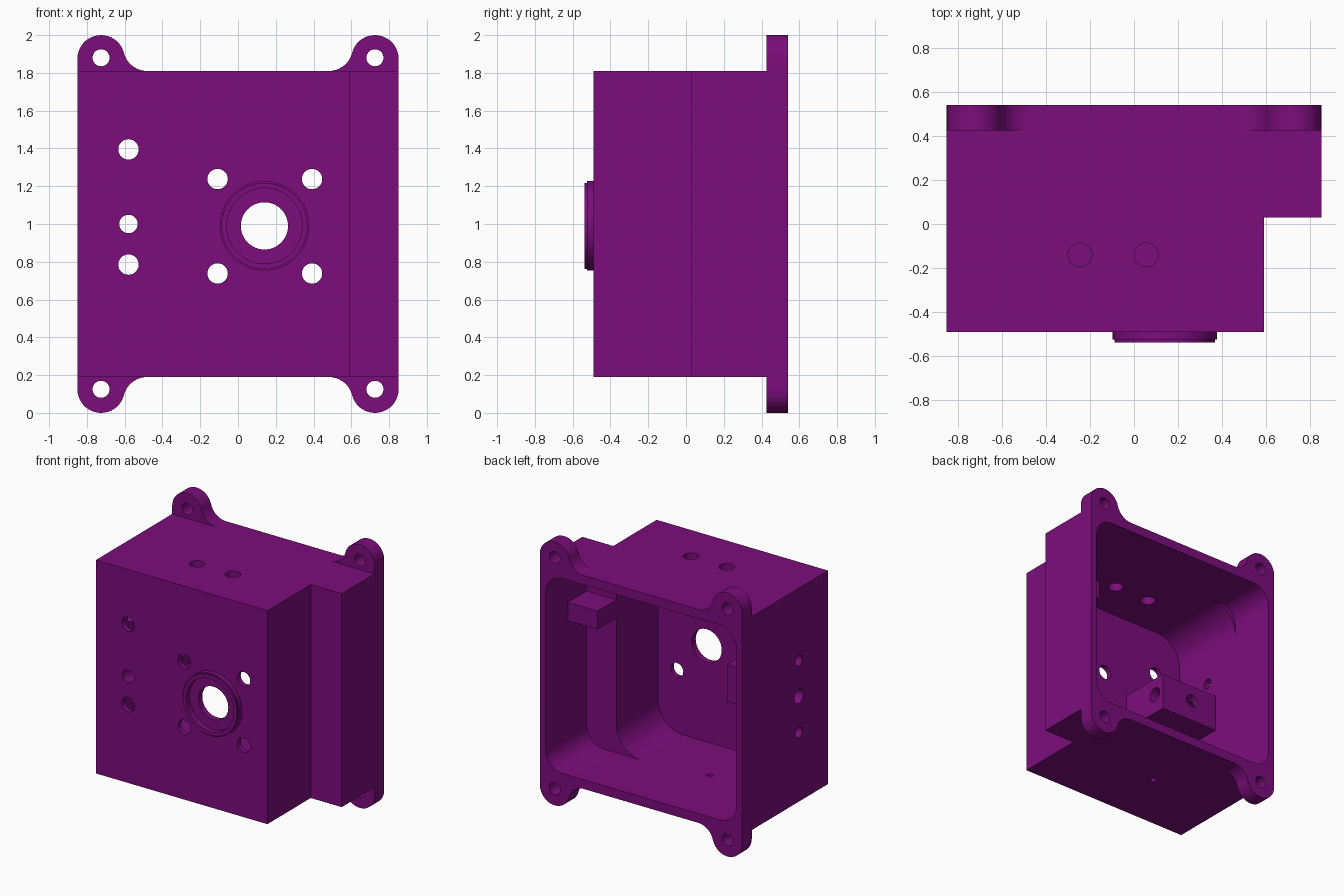
import bpy, bmesh, math
from mathutils import Vector

if "Cube" in bpy.data.objects:
    bpy.data.objects.remove(bpy.data.objects["Cube"])

purple = bpy.data.materials.new("purple")
purple.use_nodes = True
purple.diffuse_color = (0.2, 0.004, 0.2, 1)
purple.node_tree.nodes["Principled BSDF"].inputs["Base Color"].default_value = (0.2, 0.004, 0.2, 1)

AXES = {"X": Vector((1, 0, 0)), "Y": Vector((0, 1, 0)), "Z": Vector((0, 0, 1))}
MID_Z = 1.0
BACK = 0.54


def arc(cx, cz, r, a0, a1, n=12):
    """Points on an arc, angles in degrees."""
    angles = [math.radians(a0 + (a1 - a0) * i / n) for i in range(n + 1)]
    return [(cx + r * math.cos(a), cz + r * math.sin(a)) for a in angles]


def rounded_rect(x0, x1, z0, z1, r):
    return (arc(x1 - r, z1 - r, r, 0, 90) + arc(x0 + r, z1 - r, r, 90, 180)
            + arc(x0 + r, z0 + r, r, 180, 270) + arc(x1 - r, z0 + r, r, 270, 360))


def prism(name, pts, a, b, axis="Y"):
    """Extrude an outline from a to b; Y takes (x, z), Z takes (x, y), X takes (y, z)."""
    place = {"X": lambda p: (a, *p), "Y": lambda p: (p[0], a, p[1]), "Z": lambda p: (*p, a)}[axis]
    bm = bmesh.new()
    face = bm.faces.new([bm.verts.new(place(p)) for p in pts])
    top = bmesh.ops.extrude_face_region(bm, geom=[face])["geom"]
    bmesh.ops.translate(bm, vec=AXES[axis] * (b - a),
                        verts=[v for v in top if isinstance(v, bmesh.types.BMVert)])
    bmesh.ops.recalc_face_normals(bm, faces=bm.faces)
    mesh = bpy.data.meshes.new(name)
    bm.to_mesh(mesh)
    bm.free()
    mesh.materials.append(purple)
    ob = bpy.data.objects.new(name, mesh)
    bpy.context.collection.objects.link(ob)
    return ob


def cylinder(name, u, v, r, a, b, axis="Y", n=32):
    return prism(name, arc(u, v, r, 0, 360, n)[:-1], a, b, axis)


def box(name, x0, x1, y0, y1, z0, z1):
    return prism(name, [(x0, z0), (x1, z0), (x1, z1), (x0, z1)], y0, y1)


def combine(target, tool, operation):
    """Apply a boolean and discard the tool."""
    tool.hide_render = True
    mod = target.modifiers.new("boolean", "BOOLEAN")
    mod.operation, mod.solver, mod.object = operation, "EXACT", tool
    bpy.context.view_layer.objects.active = target
    bpy.ops.object.modifier_apply(modifier=mod.name)
    bpy.data.objects.remove(tool)


# Main housing with a stepped side
housing = prism("housing", [(-0.85, -0.49), (0.59, -0.49), (0.59, 0.03), (0.85, 0.03),
                            (0.85, 0.5), (-0.85, 0.5)], 0.19, 1.81, "Z")

# Rear flange: one corner ear blended into the edge, mirrored to all four
ear = arc(0.48, 1.938, 0.128, -90, -14.4) + arc(0.725, 1.875, 0.125, 165.6, 0, 20)[1:]
right = ear + [(x, 2 * MID_Z - z) for x, z in reversed(ear)]
outline = right + [(-x, z) for x, z in reversed(right)]
combine(housing, prism("flange", outline, 0.425, BACK), "UNION")

# Shaft boss on the front, with a small chamfer step
SHAFT = (0.14, 0.99)
combine(housing, cylinder("boss_base", *SHAFT, 0.237, -0.525, -0.47, n=64), "UNION")
combine(housing, cylinder("boss_rim", *SHAFT, 0.228, -0.537, -0.5, n=64), "UNION")

# Hollow interior: deep bay, side bay and rear opening
combine(housing, prism("deep_bay", rounded_rect(-0.8, 0.55, 0.26, 1.74, 0.21), -0.45, 0.2), "DIFFERENCE")
combine(housing, prism("side_bay", rounded_rect(0, 0.8, 0.26, 1.74, 0.14), 0.05, 0.3), "DIFFERENCE")
combine(housing, prism("rear_opening", rounded_rect(-0.8, 0.8, 0.26, 1.74, 0.14), 0.17, 0.7), "DIFFERENCE")

# Inner mounting blocks
combine(housing, box("side_block", -0.83, -0.31, -0.47, -0.05, 0.84, 1.12), "UNION")
combine(housing, box("ledge_block", 0.55, 0.83, 0.04, 0.275, 1.28, 1.42), "UNION")

# Shaft bore and bearing recess
combine(housing, cylinder("recess", *SHAFT, 0.2, -0.6, -0.495, n=64), "DIFFERENCE")
combine(housing, cylinder("bore", *SHAFT, 0.125, -0.6, -0.3, n=48), "DIFFERENCE")

# Front screw holes around the shaft and along the side
for x in (-0.108, 0.392):
    for z in (0.738, 1.238):
        combine(housing, cylinder("screw_hole", x, z, 0.054, -0.6, -0.3), "DIFFERENCE")
for z, r in ((1.395, 0.054), (1.0, 0.049), (0.785, 0.054)):
    combine(housing, cylinder("side_screw_hole", -0.58, z, r, -0.6, 0.1), "DIFFERENCE")

# Flange holes
for x in (-0.725, 0.725):
    for z in (0.125, 1.88):
        combine(housing, cylinder("ear_hole", x, z, 0.045, 0.3, 0.7), "DIFFERENCE")

# Holes in the side, top and underside
for z, r in ((1.26, 0.04), (0.99, 0.055), (0.715, 0.04)):
    combine(housing, cylinder("wall_hole", -0.14, z, r, -0.9, -0.2, "X"), "DIFFERENCE")
for x in (-0.245, 0.055):
    combine(housing, cylinder("top_hole", x, -0.14, 0.054, 1.6, 1.9, "Z"), "DIFFERENCE")
combine(housing, cylinder("drain_hole", -0.19, -0.015, 0.022, 0.1, 0.4, "Z"), "DIFFERENCE")

# Smooth the rounded walls, keep edges crisp
bpy.ops.object.select_all(action="DESELECT")
housing.select_set(True)
bpy.context.view_layer.objects.active = housing
bpy.ops.object.shade_smooth_by_angle(angle=math.radians(30))
